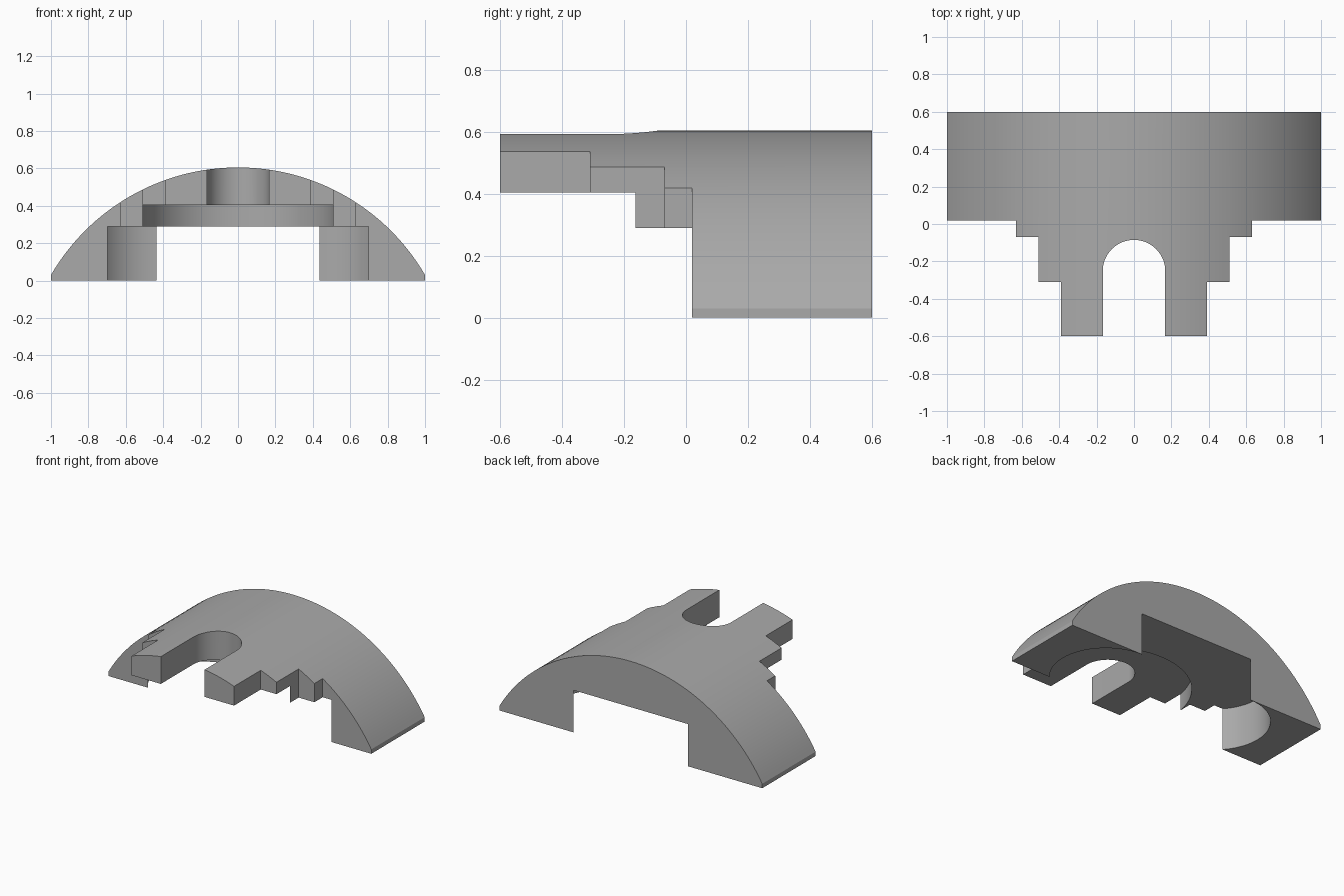
import bpy, bmesh
from math import sin, cos, radians, sqrt, asin
from mathutils import Vector

cube = bpy.data.objects.get("Cube")
if cube:
    bpy.data.objects.remove(cube, do_unlink=True)

grey = bpy.data.materials.new("plain grey")
grey.use_nodes = True
colour = (0.4, 0.4, 0.4, 1)
grey.diffuse_color = colour
grey.node_tree.nodes["Principled BSDF"].inputs["Base Color"].default_value = colour


def arc(cx, cy, r, start, end, steps):
    angles = [radians(start + (end - start) * i / steps) for i in range(steps + 1)]
    return [(cx + r * cos(a), cy + r * sin(a)) for a in angles]


def mirrored(half):
    """Close a right-hand outline with its mirror image across x = 0."""
    return half + [(-x, y) for x, y in reversed(half)]


def prism(name, outline, low, high, along_y=False):
    """Extrude a flat outline from low to high, along z or along y."""
    bm = bmesh.new()
    place = (lambda p: (p[0], low, p[1])) if along_y else (lambda p: (p[0], p[1], low))
    face = bm.faces.new([bm.verts.new(place(p)) for p in outline])
    moved = bmesh.ops.extrude_face_region(bm, geom=[face])["geom"]
    shift = Vector((0, high - low, 0)) if along_y else Vector((0, 0, high - low))
    bmesh.ops.translate(bm, vec=shift, verts=[v for v in moved if isinstance(v, bmesh.types.BMVert)])
    bmesh.ops.recalc_face_normals(bm, faces=bm.faces)
    mesh = bpy.data.meshes.new(name)
    bm.to_mesh(mesh)
    bm.free()
    mesh.materials.append(grey)
    obj = bpy.data.objects.new(name, mesh)
    bpy.context.collection.objects.link(obj)
    return obj


# Arched body: circular crown over short vertical edges
top, lip = 0.605, 0.03
rise = top - lip
radius = (1 + rise * rise) / (2 * rise)
half_angle = asin(1 / radius) * 180 / 3.14159265
crown = arc(0, top - radius, radius, 90 - half_angle, 90 + half_angle, 64)
body = prism("arched_bracket", [(-1, 0), (1, 0)] + crown, -0.6, 0.6, along_y=True)

far = 1.3
# Stepped front corners
steps = [(0.39, -far), (0.39, -0.31), (0.51, -0.31), (0.51, -0.07),
         (0.63, -0.07), (0.63, 0.02), (far, 0.02), (far, -far)]
cutters = [prism("step_cutter_left", steps, -1, 1),
           prism("step_cutter_right", [(-x, y) for x, y in steps], -1, 1)]

# Round-ended slot through the crown, and the wider recess under it
for name, r, low, high in (("slot_cutter", 0.167, -1, 1), ("recess_cutter", 0.518, -1, 0.405)):
    outline = [(r, -far)] + arc(0, -0.252, r, 0, 180, 48) + [(-r, -far)]
    cutters.append(prism(name, outline, low, high))

# Underside channel with rounded hollows inside the legs
cx, cy, r = 0.437, 0.25, 0.347
front = asin((0.02 - cy) / r) * 180 / 3.14159265
channel = [(far, -far), (far, 0.02)] + arc(cx, cy, r, front, 90, 32) + [(cx, far)]
cutters.append(prism("channel_cutter", mirrored(channel), -1, 0.29))

# Cut the body, then discard the cutters
for cutter in cutters:
    cutter.hide_render = True
    mod = body.modifiers.new(cutter.name, "BOOLEAN")
    mod.operation = "DIFFERENCE"
    mod.solver = "EXACT"
    mod.object = cutter
bpy.context.view_layer.objects.active = body
body.select_set(True)
for mod in list(body.modifiers):
    bpy.ops.object.modifier_apply(modifier=mod.name)
for cutter in cutters:
    bpy.data.objects.remove(cutter, do_unlink=True)

bpy.ops.object.select_all(action="DESELECT")
body.select_set(True)
bpy.ops.object.shade_smooth_by_angle(angle=radians(25))
